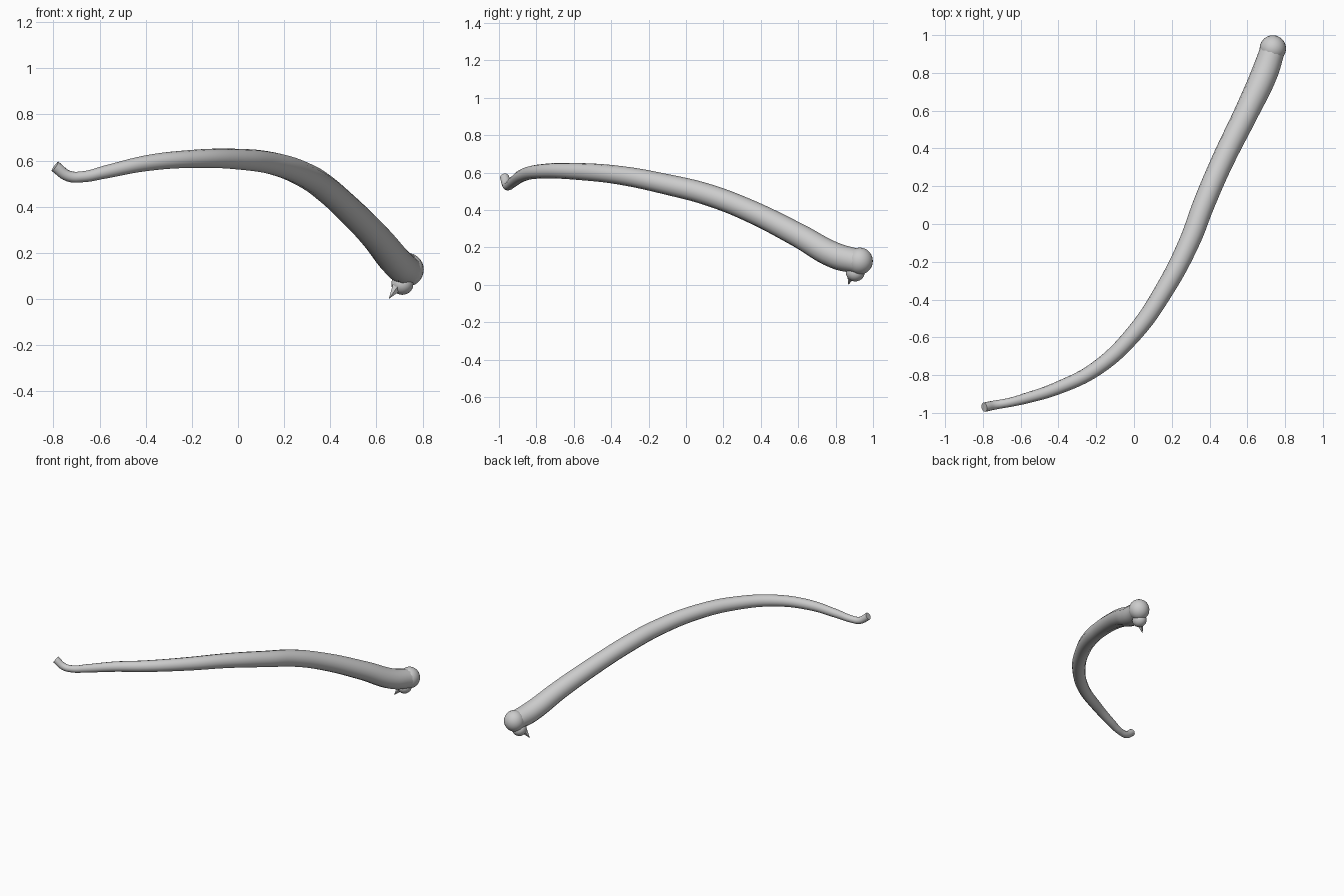
import bpy
import math
from mathutils import Vector

if "Cube" in bpy.data.objects:
    bpy.data.objects.remove(bpy.data.objects["Cube"])


def smooth(obj):
    bpy.ops.object.select_all(action='DESELECT')
    obj.select_set(True)
    bpy.context.view_layer.objects.active = obj
    bpy.ops.object.shade_smooth_by_angle(angle=math.radians(40))


def tube(name, points):
    """Tapered capped tube through points (x, y, z, radius)."""
    cu = bpy.data.curves.new(name, 'CURVE')
    cu.dimensions = '3D'
    cu.bevel_depth = 1.0
    cu.bevel_resolution = 4
    cu.resolution_u = 6
    cu.use_fill_caps = True
    sp = cu.splines.new('BEZIER')
    sp.radius_interpolation = 'CARDINAL'
    sp.bezier_points.add(len(points) - 1)
    for bp, (x, y, z, r) in zip(sp.bezier_points, points):
        bp.co = (x, y, z)
        bp.radius = r
        bp.handle_left_type = bp.handle_right_type = 'AUTO'
    obj = bpy.data.objects.new(name, cu)
    bpy.context.collection.objects.link(obj)
    bpy.ops.object.select_all(action='DESELECT')
    obj.select_set(True)
    bpy.context.view_layer.objects.active = obj
    bpy.ops.object.convert(target='MESH')
    obj = bpy.context.view_layer.objects.active
    obj.name = name
    smooth(obj)


def ball(name, loc, scale):
    bpy.ops.mesh.primitive_uv_sphere_add(segments=24, ring_count=14, radius=1, location=loc)
    obj = bpy.context.object
    obj.name = name
    obj.scale = scale
    smooth(obj)


# Long curved shaft, thin bent tip to thick end
tube("curved_shaft", [
    (-0.793, -0.970, 0.575, 0.025),
    (-0.735, -0.958, 0.533, 0.024),
    (-0.670, -0.947, 0.530, 0.024),
    (-0.580, -0.925, 0.549, 0.028),
    (-0.400, -0.867, 0.588, 0.034),
    (-0.200, -0.766, 0.607, 0.039),
    (0.000, -0.580, 0.606, 0.045),
    (0.160, -0.350, 0.585, 0.050),
    (0.293, -0.095, 0.535, 0.055),
    (0.370, 0.106, 0.485, 0.058),
    (0.467, 0.330, 0.400, 0.060),
    (0.600, 0.600, 0.265, 0.065),
    (0.692, 0.800, 0.155, 0.070),
    (0.733, 0.920, 0.125, 0.066),
])

# Rounded end and the small knob under it
ball("rounded_end", (0.735, 0.929, 0.127), (0.070, 0.070, 0.072))
ball("lower_knob", (0.712, 0.905, 0.065), (0.048, 0.050, 0.047))

# Pointed shard under the thick end
base, tip = Vector((0.695, 0.888, 0.060)), Vector((0.653, 0.868, 0.0))
axis = tip - base
bpy.ops.mesh.primitive_cone_add(vertices=5, radius1=0.028, radius2=0, depth=axis.length,
                                location=(base + tip) / 2,
                                rotation=axis.to_track_quat('Z', 'Y').to_euler())
bpy.context.object.name = "pointed_shard"
